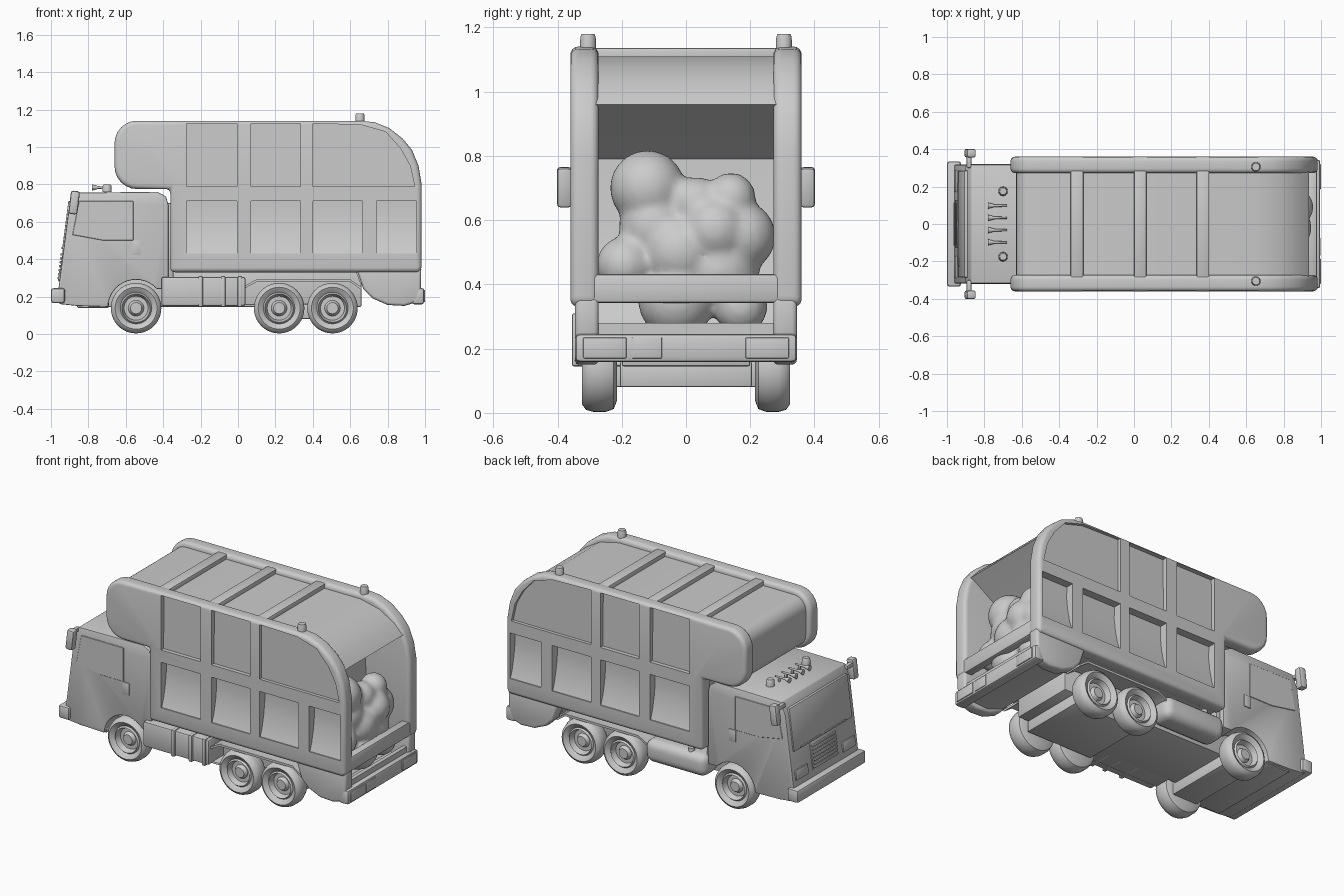
import bpy, bmesh, math
from mathutils import Vector, Matrix

cube = bpy.data.objects.get("Cube")
if cube:
    bpy.data.objects.remove(cube, do_unlink=True)

grey = bpy.data.materials.new("light_grey")
grey.use_nodes = True
grey.diffuse_color = (0.6, 0.6, 0.6, 1)
grey.node_tree.nodes["Principled BSDF"].inputs["Base Color"].default_value = (0.6, 0.6, 0.6, 1)


def finish(name, bm, bevel=0, seg=3, angle=35):
    """Round the sharp edges, make the object and smooth it."""
    bmesh.ops.recalc_face_normals(bm, faces=bm.faces[:])
    if bevel:
        edges = [e for e in bm.edges if len(e.link_faces) == 2 and e.calc_face_angle(0) > 0.5]
        bmesh.ops.bevel(bm, geom=edges, offset=bevel, segments=seg, profile=0.5,
                        affect='EDGES', clamp_overlap=True)
    me = bpy.data.meshes.new(name)
    bm.to_mesh(me)
    bm.free()
    me.materials.append(grey)
    ob = bpy.data.objects.new(name, me)
    bpy.context.collection.objects.link(ob)
    smooth(ob, angle)
    return ob


def smooth(ob, angle=35):
    bpy.ops.object.select_all(action='DESELECT')
    ob.select_set(True)
    bpy.context.view_layer.objects.active = ob
    bpy.ops.object.shade_smooth_by_angle(angle=math.radians(angle))


def extrude(bm, pts, a, b, axis='y'):
    """Extrude an (x, z) profile along y, or a (y, z) profile along x."""
    def place(p, t):
        return (p[0], t, p[1]) if axis == 'y' else (t, p[0], p[1])
    face = bm.faces.new([bm.verts.new(place(p, a)) for p in pts])
    new = bmesh.ops.extrude_face_region(bm, geom=[face])["geom"]
    step = Vector((0, b - a, 0)) if axis == 'y' else Vector((b - a, 0, 0))
    bmesh.ops.translate(bm, vec=step, verts=[g for g in new if isinstance(g, bmesh.types.BMVert)])


def prism(name, pts, a, b, bevel=0, seg=3, axis='y'):
    bm = bmesh.new()
    extrude(bm, pts, a, b, axis)
    return finish(name, bm, bevel, seg)


def box(name, x, y, z, bevel=0.006, tilt=0, seg=2):
    """Box from three (low, high) ranges, tilted about y."""
    mid = Vector([(r[0] + r[1]) / 2 for r in (x, y, z)])
    size = [abs(r[1] - r[0]) for r in (x, y, z)]
    bm = bmesh.new()
    bmesh.ops.create_cube(bm, size=1, matrix=Matrix.Diagonal((*size, 1)))
    ob = finish(name, bm, bevel, seg)
    ob.data.transform(Matrix.Translation(mid) @ Matrix.Rotation(tilt, 4, 'Y'))
    return ob


def lathe(name, pts, at, axis='Z', steps=32):
    """Spin (radius, height) points, then lay the axis along x, y or z."""
    bm = bmesh.new()
    vs = [bm.verts.new((r, 0, h)) for r, h in pts]
    es = [bm.edges.new(p) for p in zip(vs, vs[1:])]
    bmesh.ops.spin(bm, geom=vs + es, cent=(0, 0, 0), axis=(0, 0, 1), angle=math.tau, steps=steps)
    bmesh.ops.remove_doubles(bm, verts=bm.verts[:], dist=1e-5)
    ob = finish(name, bm, angle=40)
    turn = {'Z': Matrix(), 'Y': Matrix.Rotation(-math.pi / 2, 4, 'X'),
            '-Y': Matrix.Rotation(math.pi / 2, 4, 'X'), 'X': Matrix.Rotation(math.pi / 2, 4, 'Y')}
    ob.data.transform(Matrix.Translation(at) @ turn[axis])
    return ob


def arc(cx, cz, r, a, b, n=6):
    return [(cx + r * math.cos(math.radians(a + (b - a) * i / n)),
             cz + r * math.sin(math.radians(a + (b - a) * i / n))) for i in range(n + 1)]


def rect(a, b, c, d):
    return [(a, c), (b, c), (b, d), (a, d)]


def front_x(z):
    return -0.96 + (z - 0.24) * 0.13


# Cab with wheel arch
cab = [(-0.86, 0.15), (-0.955, 0.16), (front_x(0.24), 0.24), (front_x(0.68), 0.68), (-0.87, 0.755),
       (-0.43, 0.76), (-0.385, 0.735), (-0.372, 0.69), (-0.372, 0.24)]
cab += arc(-0.545, 0.14, 0.15, 42, 178, 14)
prism("cab", cab, -0.317, 0.317, 0.006, 2)
box("cab_rear_seal", (-0.385, -0.345), (-0.29, 0.29), (0.26, 0.7))

# Cab front: windscreen, grille, lamps, bumper
lean = math.atan(0.13)


def front_plate(name, y, z, proud=0.004, bevel=0.003):
    x = front_x((z[0] + z[1]) / 2)
    box(name, (x - proud, x + 0.02), y, z, bevel, lean)


front_plate("windscreen", (-0.285, 0.285), (0.45, 0.71), 0.008)
front_plate("grille_frame", (-0.125, 0.125), (0.28, 0.45))
for i in range(7):
    z = 0.292 + i * 0.021
    front_plate("grille_slat", (-0.115, 0.115), (z, z + 0.012), 0.013)
for s in (-1, 1):
    front_plate("headlamp", (s * 0.17, s * 0.29), (0.28, 0.34), 0.008)
    box("windscreen_wiper", (-0.945, -0.935), (s * 0.02, s * 0.22), (0.455, 0.465), 0.002)
box("front_bumper", (-1.0, -0.925), (-0.335, 0.335), (0.165, 0.245), 0.014)

for s in (-1, 1):
    # Doors, handles and mirrors
    prism("door_window", [(-0.885, 0.53), (-0.85, 0.71), (-0.56, 0.71), (-0.56, 0.5), (-0.72, 0.5)],
          s * 0.31, s * 0.320, 0.002, 1)
    box("door_handle", (-0.565, -0.52), (s * 0.315, s * 0.323), (0.425, 0.5), 0.003)
    box("mirror", (-0.9, -0.852), (s * 0.355, s * 0.402), (0.64, 0.765), 0.012, 0.12)
    box("mirror_arm", (-0.895, -0.87), (s * 0.3, s * 0.37), (0.725, 0.75))
    # Roof lamps and air horns
    lathe("cab_beacon", [(0, 0.04), (0.018, 0.04), (0.023, 0.032), (0.025, 0), (0, 0)], (-0.7, s * 0.175, 0.76))
    lathe("body_beacon", [(0, 0.05), (0.02, 0.05), (0.024, 0.04), (0.025, 0), (0, 0)], (0.652, s * 0.305, 1.13))
    for y in (0.033, 0.098):
        lathe("air_horn", [(0, 0), (0.017, 0), (0.007, 0.035), (0.005, 0.1), (0, 0.1)], (-0.78, s * y, 0.783), 'X', 16)
        box("horn_foot", (-0.715, -0.7), (s * y - 0.005, s * y + 0.005), (0.755, 0.78), 0.002)

    # Wheels
    tyre = [(0, 0.3), (0.03, 0.3), (0.042, 0.28), (0.064, 0.28), (0.076, 0.314), (0.084, 0.304), (0.093, 0.312),
            (0.112, 0.323), (0.128, 0.312), (0.135, 0.288), (0.135, 0.25), (0.126, 0.225), (0.1, 0.215), (0, 0.215)]
    for x in (-0.545, 0.22, 0.505):
        lathe("wheel", tyre, (x, 0, 0.138), 'Y' if s > 0 else '-Y', 40)
    # Rear mudguards
    guard = [(0.04, 0.26), (0.1, 0.292), (0.6, 0.292), (0.66, 0.25)]
    prism("rear_mudguard", guard + [(x, z - 0.014) for x, z in reversed(guard)], s * 0.21, s * 0.325)

# Chassis and axle housings
box("chassis", (-0.86, 0.66), (-0.2, 0.2), (0.145, 0.335))
box("chassis_floor", (-0.41, 0.1), (-0.3, 0.2), (0.145, 0.16))
box("front_axle_housing", (-0.63, -0.46), (-0.24, 0.24), (0.08, 0.16))
box("rear_axle_housing", (0.14, 0.59), (-0.205, 0.205), (0.08, 0.16))
box("cab_floor", (-0.86, -0.69), (-0.3, 0.3), (0.14, 0.17))

# Tool lockers on one side, fuel tank on the other
box("tool_locker", (-0.41, 0.04), (-0.345, -0.19), (0.15, 0.305), 0.012)
for x in (-0.2, -0.08, 0.01):
    box("locker_strap", (x - 0.012, x + 0.012), (-0.355, -0.2), (0.145, 0.31), 0.006)
box("fuel_tank", (-0.37, 0.05), (0.19, 0.345), (0.15, 0.29), 0.05, 0, 5)
lathe("tank_cap", [(0, 0.025), (0.018, 0.025), (0.02, 0), (0, 0)], (-0.25, 0.3, 0.28))

# Body core: roof skin, front wall, packer face and hopper tray
core = [(-0.335, 0.335), (-0.335, 0.8)] + arc(-0.55, 0.88, 0.08, 270, 180) + arc(-0.55, 1.03, 0.08, 180, 90)
core += [(0.65, 1.11), (0.78, 1.08), (0.88, 1.02), (0.935, 0.96), (0.72, 0.82), (0.68, 0.79), (0.69, 0.6),
         (0.72, 0.4), (0.77, 0.28), (0.85, 0.22), (0.93, 0.22), (0.94, 0.28), (0.965, 0.28), (0.965, 0.18),
         (0.82, 0.17), (0.71, 0.21), (0.65, 0.28), (0.63, 0.335)]
prism("body_core", core, -0.285, 0.285)
for x in (-0.305, 0.033, 0.368):
    box("roof_rib", (x - 0.034, x + 0.034), (-0.3, 0.3), (1.09, 1.136), 0.008)

# Side walls with rounded rims and recessed panels
wall = [(-0.362, 0.33), (-0.362, 0.775)] + arc(-0.54, 0.895, 0.12, 270, 180) + arc(-0.54, 1.02, 0.12, 180, 90)
wall += [(0.65, 1.14), (0.73, 1.132), (0.81, 1.1), (0.88, 1.045), (0.93, 0.985), (0.965, 0.9), (0.982, 0.8),
         (0.982, 0.34), (0.96, 0.33)]
belly = [(0.63, 0.36), (0.98, 0.36), (0.978, 0.22), (0.955, 0.17), (0.89, 0.15), (0.8, 0.155), (0.72, 0.19),
         (0.67, 0.24)]
lower = [(-0.275, -0.005), (0.07, 0.335), (0.4, 0.665), (0.74, 0.955)]
for s in (-1, 1):
    side = prism("side_wall", wall, s * 0.272, s * 0.36, 0.026, 4)
    bm = bmesh.new()
    scoop = [(0.4, 0.43), (0.353, 0.43), (0.335, 0.48), (0.318, 0.56), (0.308, 0.64), (0.31, 0.712), (0.4, 0.712)]
    slant = [(0.4, 0.788), (0.335, 0.788), (0.33, 1.125), (0.4, 1.125)]
    for a, b in lower:
        extrude(bm, [(s * y, z) for y, z in scoop], a, b, 'x')
    for a, b in lower[:2]:
        extrude(bm, [(s * y, z) for y, z in slant], a, b, 'x')
    rear = [(0.4, 0.788), (0.945, 0.788), (0.92, 0.9), (0.87, 0.99), (0.79, 1.08), (0.66, 1.118), (0.4, 1.125)]
    extrude(bm, rear, s * 0.34, s * 0.4)
    cutter = finish("panel_cutter", bm)
    cutter.hide_render = True
    mod = side.modifiers.new("panels", 'BOOLEAN')
    mod.operation, mod.object, mod.solver = 'DIFFERENCE', cutter, 'EXACT'
    smooth(side)
    bpy.ops.object.modifier_apply(modifier=mod.name)
    bpy.data.objects.remove(cutter, do_unlink=True)
    smooth(side)
    prism("hopper_side", belly, s * 0.272, s * 0.345, 0.015)
    # Rear lamps
    box("rear_lamp", (0.99, 1.0), (s * 0.185, s * 0.32), (0.17, 0.235), 0.004)

# Rear sill, bumper and plate
box("rear_sill", (0.925, 0.978), (-0.3, 0.3), (0.342, 0.432), 0.012)
box("rear_bumper", (0.93, 0.995), (-0.345, 0.345), (0.158, 0.246), 0.014)
box("rear_plate", (0.99, 0.998), (-0.168, -0.075), (0.17, 0.235), 0.002)

# Rubbish heap: fused balls
bm = bmesh.new()
for x, y, z, r in [(0.79, -0.12, 0.7, 0.118), (0.8, -0.1, 0.58, 0.11), (0.82, 0.03, 0.65, 0.085),
                   (0.83, 0.14, 0.67, 0.078), (0.86, 0.09, 0.57, 0.1), (0.82, 0.17, 0.55, 0.11),
                   (0.84, -0.19, 0.46, 0.09), (0.83, -0.02, 0.5, 0.12), (0.81, 0.1, 0.44, 0.13),
                   (0.84, -0.03, 0.35, 0.12), (0.86, 0.17, 0.33, 0.085)]:
    bmesh.ops.create_uvsphere(bm, u_segments=24, v_segments=16, radius=r, matrix=Matrix.Translation((x, y, z)))
heap = finish("rubbish_heap", bm)
mod = heap.modifiers.new("fuse", 'REMESH')
mod.mode, mod.voxel_size, mod.use_smooth_shade = 'VOXEL', 0.014, True
mod = heap.modifiers.new("soften", 'SMOOTH')
mod.iterations = 8
